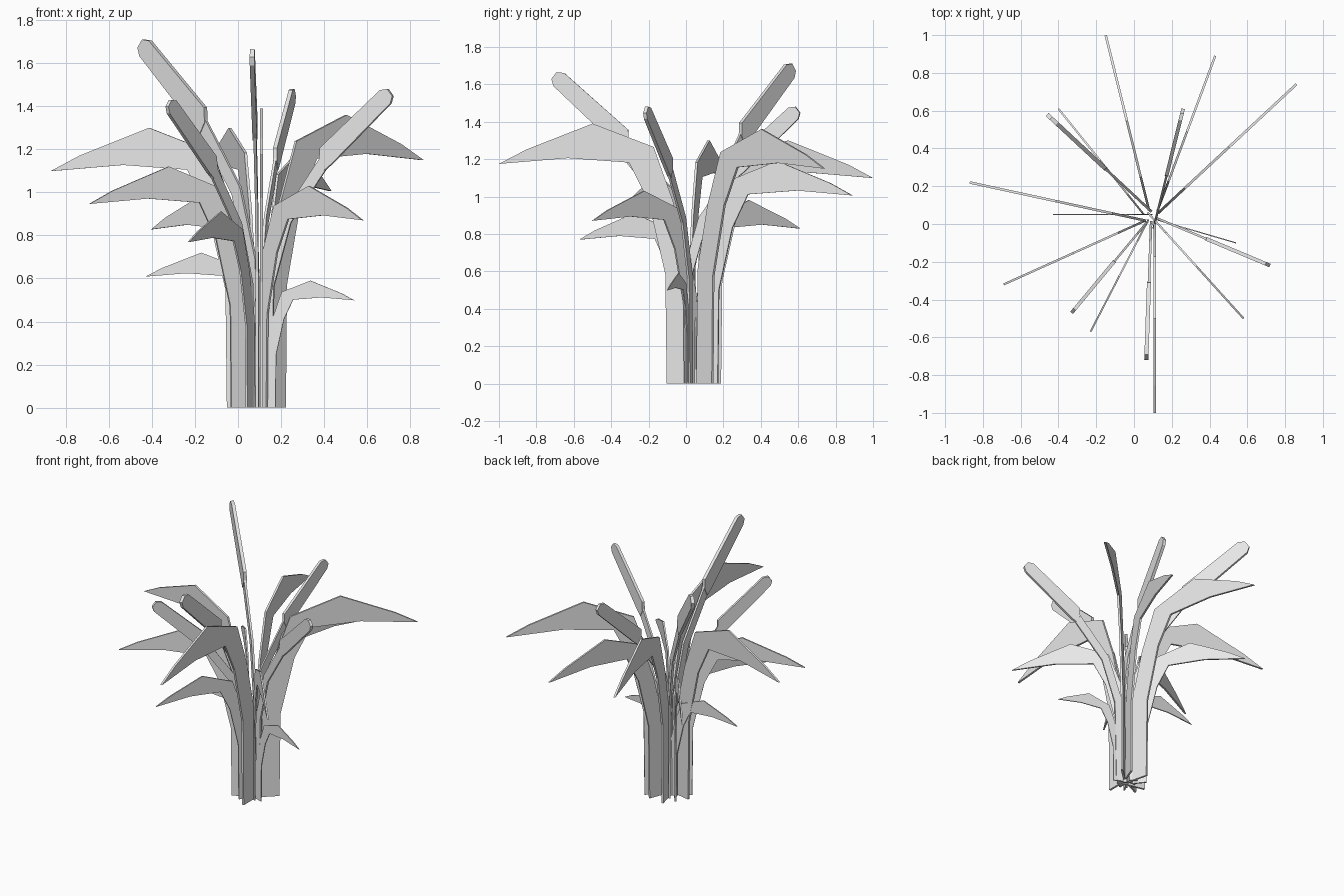
import bpy
import bmesh
from mathutils import Vector

cube = bpy.data.objects.get("Cube")
if cube:
    bpy.data.objects.remove(cube, do_unlink=True)

# One plain grey for the whole plant
grey = bpy.data.materials.new("plain_grey")
grey.use_nodes = True
grey.diffuse_color = (0.8, 0.8, 0.8, 1)
grey.node_tree.nodes["Principled BSDF"].inputs["Base Color"].default_value = (0.8, 0.8, 0.8, 1)

# Outlines as (reach, height) for a plant part of unit height
LEAF = [(0, 0), (.09, 0), (.095, .42), (.16, .7), (.235, .85), (.47, .867),
        (.735, .845), (.63, .9), (.375, 1), (.14, .91), (.065, .7), (.01, .46)]
STEM = [(.005, 0), (.035, 0), (.042, .38), (.1, .58), (.225, .755),
        (.2, .785), (.07, .6), (.012, .4)]
HEAD = [(.215, .745), (.24, .765), (.44, .955), (.447, .978), (.43, 1),
        (.405, .997), (.2, .815), (.198, .775)]


def plate(name, outline, tip, heading, reach, size, thickness):
    """Upright extruded outline whose far end lands on the tip."""
    out = Vector((*heading, 0)).normalized()
    side = Vector((-out.y, out.x, 0)) * thickness * size
    base = Vector((*tip, 0)) - out * reach * size
    bm = bmesh.new()
    verts = [bm.verts.new(base + out * r * size + Vector((0, 0, z * size)) - side / 2)
             for r, z in outline]
    face = bm.faces.new(verts)
    grown = bmesh.ops.extrude_face_region(bm, geom=[face])["geom"]
    bmesh.ops.translate(bm, vec=side, verts=[g for g in grown if isinstance(g, bmesh.types.BMVert)])
    bmesh.ops.recalc_face_normals(bm, faces=bm.faces)
    mesh = bpy.data.meshes.new(name)
    bm.to_mesh(mesh)
    bm.free()
    mesh.materials.append(grey)
    obj = bpy.data.objects.new(name, mesh)
    bpy.context.collection.objects.link(obj)


# Drooping leaves: tip position, heading, height
leaves = [
    ((-.15, 1), (-.24, .97), 1.30), ((.43, .89), (.35, .94), 1.19),
    ((.86, .74), (.73, .68), 1.36), ((-.4, .61), (-.63, .78), .98),
    ((-.87, .22), (-.977, .212), 1.30), ((-.43, .05), (-1, 0), .72),
    ((-.69, -.32), (-.91, -.41), 1.12), ((-.23, -.57), (-.46, -.89), .91),
    ((.11, -1), (0, -1), 1.39), ((.58, -.5), (.67, -.74), 1.03),
    ((.54, -.1), (.96, -.28), .59)]
for i, (tip, heading, size) in enumerate(leaves, 1):
    plate(f"leaf_{i}", LEAF, tip, heading, .735, size, .01)

# Reed spikes: thin stem with a thicker seed head
reeds = [
    ((-.46, .58), (-.73, .68), 1.71), ((.26, .61), (.24, .97), 1.48),
    ((.72, -.22), (.92, -.385), 1.48), ((.065, -.72), (-.035, -1), 1.665),
    ((-.33, -.47), (-.64, -.77), 1.43)]
for i, (tip, heading, size) in enumerate(reeds, 1):
    plate(f"reed_stem_{i}", STEM, tip, heading, .447, size, .008)
    plate(f"seed_head_{i}", HEAD, tip, heading, .447, size, .013)
